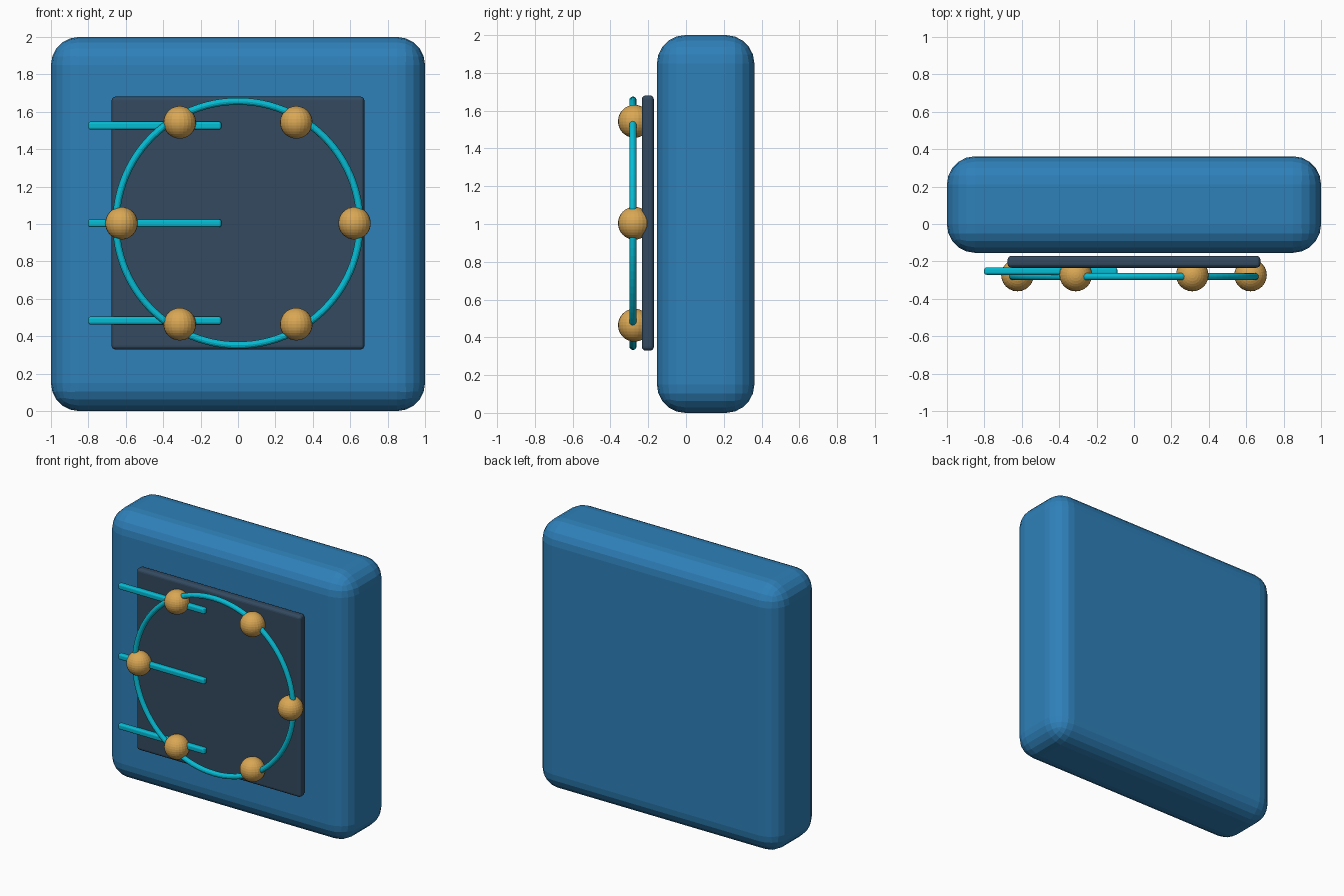
import bpy, math

if "Cube" in bpy.data.objects:
    bpy.data.objects.remove(bpy.data.objects["Cube"])


def material(name, rgb):
    """Flat colour from 8-bit sRGB values."""
    m = bpy.data.materials.new(name)
    lin = [((c / 255 + 0.055) / 1.055) ** 2.4 if c > 10 else c / 255 / 12.92 for c in rgb]
    m.diffuse_color = (*lin, 1)
    m.use_nodes = True
    m.node_tree.nodes["Principled BSDF"].inputs["Base Color"].default_value = m.diffuse_color
    return m


BLUE = material("blue", (46, 128, 185))
SLATE = material("dark_slate", (51, 74, 96))
CYAN = material("cyan", (6, 188, 212))
GOLD = material("gold", (217, 167, 84))


def finish(name, mat):
    ob = bpy.context.object
    ob.name = name
    ob.data.materials.append(mat)
    return ob


def rounded_box(name, centre, size, radius, segments, mat):
    bpy.ops.mesh.primitive_cube_add(size=1, location=centre)
    ob = finish(name, mat)
    ob.scale = size
    bpy.ops.object.transform_apply(location=False, rotation=False, scale=True)
    bev = ob.modifiers.new("rounding", 'BEVEL')
    bev.width = radius
    bev.segments = segments
    return ob


# Thick rounded body and the thin panel in front of it
rounded_box("body", (0, 0.104, 1), (2, 0.516, 2), 0.15, 5, BLUE)
rounded_box("panel", (0, -0.202, 1.005), (1.352, 0.064, 1.352), 0.022, 4, SLATE)

# Thin ring floating before the panel
bpy.ops.mesh.primitive_torus_add(location=(0, -0.281, 1.004), rotation=(math.pi / 2, 0, 0),
                                 major_radius=0.652, minor_radius=0.019,
                                 major_segments=96, minor_segments=12)
finish("ring", CYAN)

# Six beads spaced evenly around the ring
for i in range(6):
    a = math.radians(60 * i)
    bpy.ops.mesh.primitive_uv_sphere_add(
        segments=24, ring_count=16, radius=0.087,
        location=(0.623 * math.cos(a), -0.273, 1.004 + 0.623 * math.sin(a)))
    finish(f"bead_{i + 1}", GOLD)

# Three horizontal bars on the left
for i, z in enumerate((0.484, 1.004, 1.526)):
    rounded_box(f"bar_{i + 1}", (-0.445, -0.252, z), (0.712, 0.039, 0.042), 0.012, 3, CYAN)
